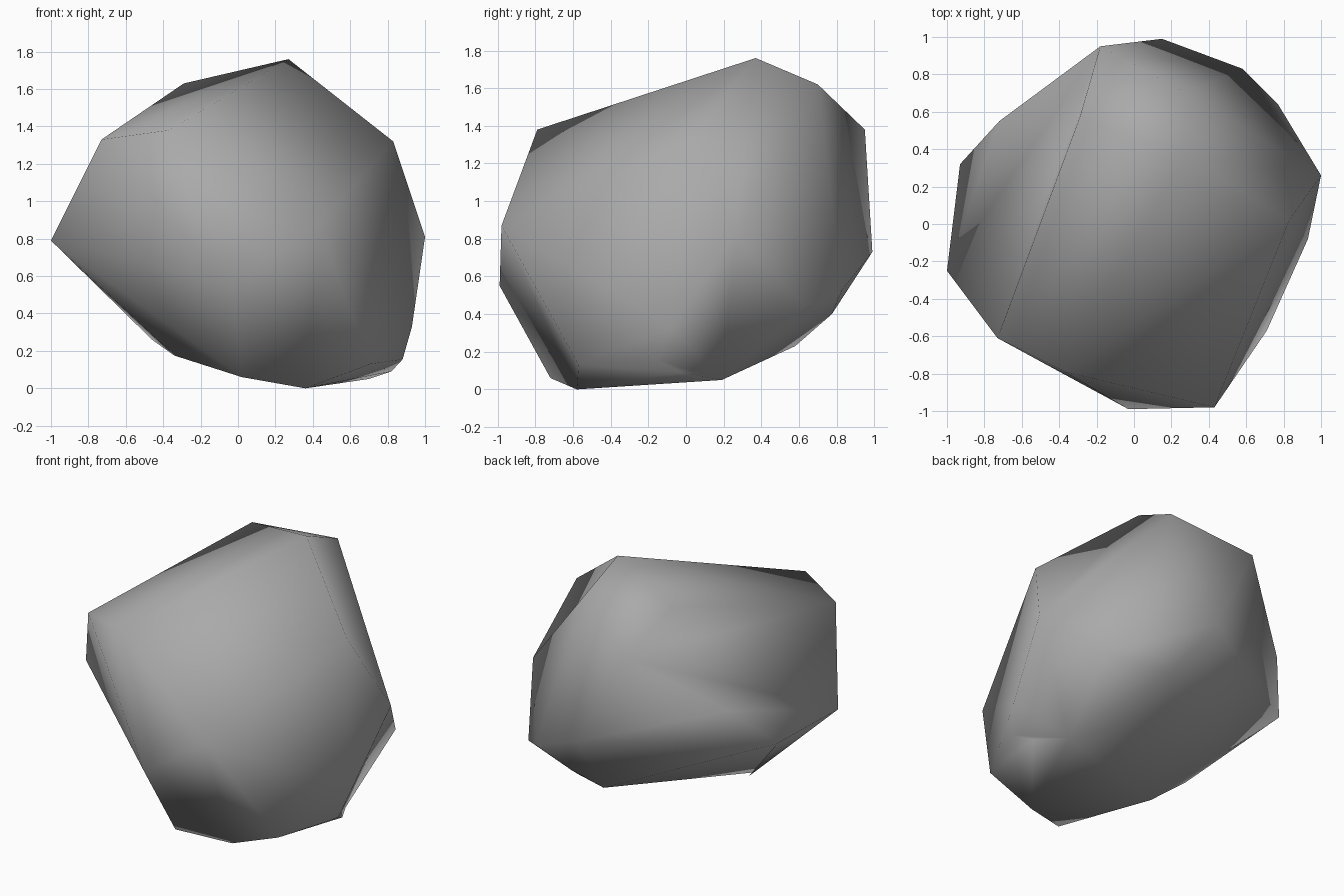
import bpy
import bmesh

if "Cube" in bpy.data.objects:
    bpy.data.objects.remove(bpy.data.objects["Cube"], do_unlink=True)

# Corners of the boulder, from the crown down to the foot
CORNERS = {
    "peak": (0.27, 0.37, 1.76), "brow": (-0.29, 0.57, 1.63),
    "crest": (0.28, 0.70, 1.62), "nape": (-0.18, 0.95, 1.38),
    "lip": (-0.37, -0.79, 1.38), "shoulder": (-0.73, -0.61, 1.33),
    "side_top": (0.83, 0.02, 1.32), "back_upper": (-0.72, 0.55, 1.01),
    "prow": (0.43, -0.98, 0.87), "side_tip": (1.00, 0.26, 0.81),
    "far_tip": (-1.00, -0.25, 0.79), "back_lower": (-0.93, 0.32, 0.75),
    "rear": (0.15, 0.99, 0.73), "chin": (-0.03, -0.99, 0.55),
    "rear_side": (0.58, 0.83, 0.53), "flank": (0.77, 0.64, 0.44),
    "rear_under": (0.35, 0.775, 0.40), "side_low": (0.93, -0.08, 0.33),
    "belly_out": (-0.46, -0.04, 0.26), "rear_foot": (0.23, 0.58, 0.23),
    "belly_in": (-0.34, -0.24, 0.175), "heel": (0.88, -0.15, 0.155),
    "toe": (0.71, -0.57, 0.13), "heel_low": (0.82, -0.02, 0.09),
    "front_foot": (0.02, -0.72, 0.06), "side_foot": (0.70, 0.19, 0.05),
    "base": (0.36, -0.58, 0.0),
}

# Shallow hollows: each replaces the hull faces between its corners
HOLLOWS = [
    # back shelf below the brow
    ["shoulder brow nape", "shoulder nape far_tip",
     "nape back_upper far_tip", "back_upper back_lower far_tip"],
    # scoop low on the side
    ["side_foot flank side_tip", "side_foot side_tip side_low",
     "side_foot side_low heel", "side_foot heel heel_low"],
    # undercut below the prow
    ["prow chin base", "prow base toe", "chin front_foot base"],
    # dip below the peak
    ["peak side_top side_tip", "peak side_tip crest"],
    # groove under the back
    ["rear_foot belly_in back_lower", "belly_in belly_out back_lower"],
]

# Stone material
stone = bpy.data.materials.new("stone_grey")
stone.use_nodes = True
grey = (0.40, 0.40, 0.40, 1.0)
stone.diffuse_color = grey
bsdf = stone.node_tree.nodes["Principled BSDF"]
bsdf.inputs["Base Color"].default_value = grey
bsdf.inputs["Roughness"].default_value = 0.9

# Boulder: convex hull wrapped around the corners
bm = bmesh.new()
vert = {name: bm.verts.new(co) for name, co in CORNERS.items()}
bmesh.ops.convex_hull(bm, input=bm.verts[:])


def hollow(triangles):
    """Swap the hull faces spanning these corners for the given triangles."""
    tris = [[vert[n] for n in t.split()] for t in triangles]
    rim = {v for t in tris for v in t}
    old = [f for f in bm.faces if rim.issuperset(f.verts)]
    bmesh.ops.delete(bm, geom=old, context='FACES_KEEP_BOUNDARY')
    for t in tris:
        bm.faces.new(t)


for triangles in HOLLOWS:
    hollow(triangles)

bmesh.ops.recalc_face_normals(bm, faces=bm.faces[:])
for face in bm.faces:
    face.smooth = True

mesh = bpy.data.meshes.new("boulder")
bm.to_mesh(mesh)
bm.free()
mesh.materials.append(stone)
boulder = bpy.data.objects.new("boulder", mesh)
bpy.context.collection.objects.link(boulder)
